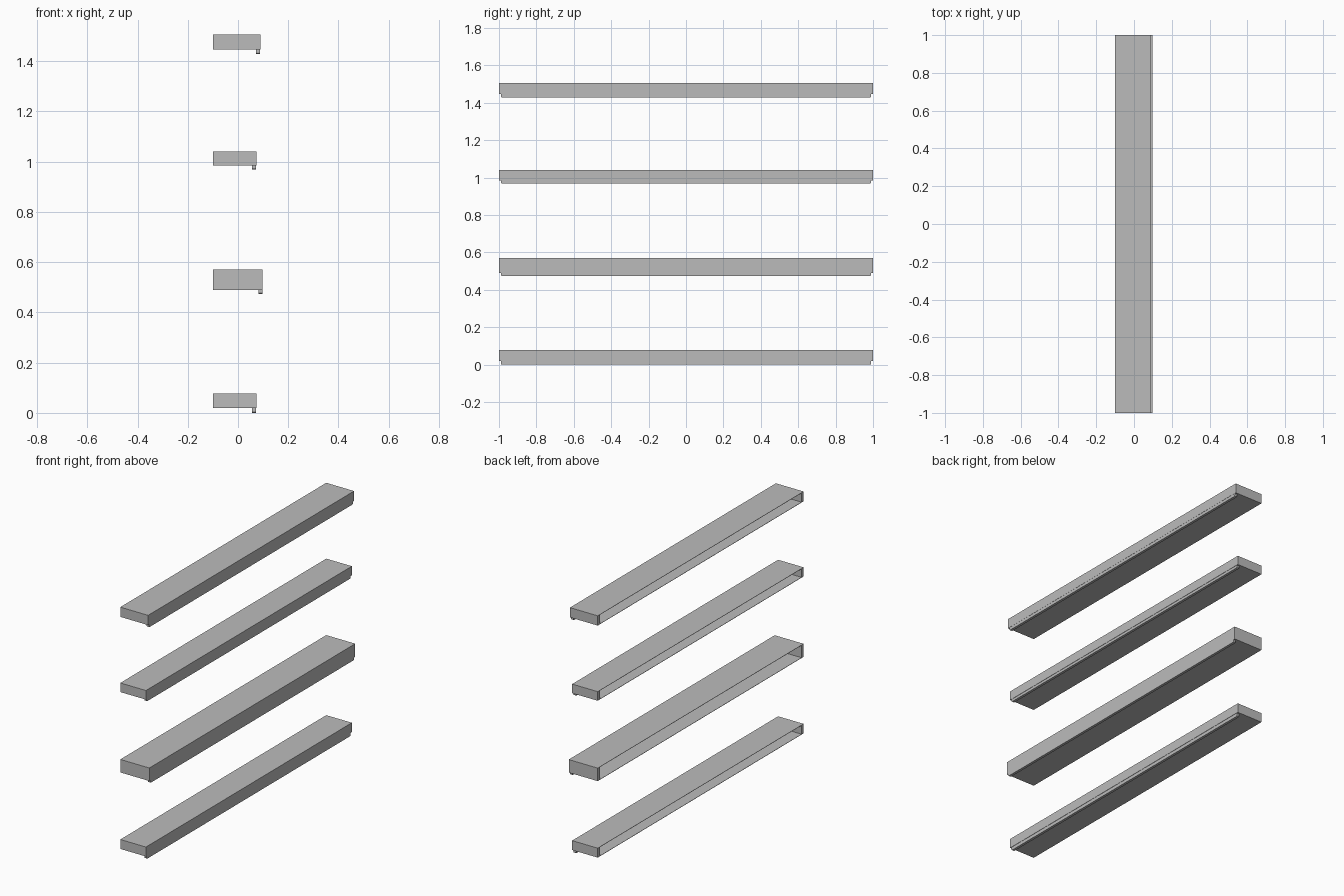
import bpy
import bmesh

cube = bpy.data.objects.get("Cube")
if cube:
    bpy.data.objects.remove(cube, do_unlink=True)

GREY = (0.5, 0.5, 0.5, 1.0)
mat = bpy.data.materials.new("plain grey")
mat.use_nodes = True
mat.diffuse_color = GREY
mat.node_tree.nodes["Principled BSDF"].inputs["Base Color"].default_value = GREY

BACK = -0.1      # open long side of every shelf
SKIN = 0.002     # sheet thickness
END = 0.02       # end wall thickness
HALF = 1.0       # half length


def add_box(bm, x, y, z):
    """Add a box spanning the given (low, high) ranges."""
    verts = bmesh.ops.create_cube(bm, size=1)["verts"]
    for v in verts:
        v.co = [lo + (c + 0.5) * (hi - lo) for c, (lo, hi) in zip(v.co, (x, y, z))]
    return verts


def finish(bm, name):
    mesh = bpy.data.meshes.new(name)
    bm.to_mesh(mesh)
    bm.free()
    mesh.materials.append(mat)
    bpy.context.collection.objects.link(bpy.data.objects.new(name, mesh))


def shelf(name, front, low, high):
    """Hollow shelf sleeve, open along its back."""
    bm = bmesh.new()
    inner = (-HALF + END, HALF - END)
    add_box(bm, (BACK, front), inner, (high - SKIN, high))
    add_box(bm, (BACK, front), inner, (low, low + SKIN))
    add_box(bm, (front - SKIN, front), inner, (low + SKIN, high - SKIN))
    for side in (-1, 1):
        ends = sorted((side * HALF, side * (HALF - END)))
        add_box(bm, (BACK, front), ends, (low, high))
    finish(bm, name)


def lip(name, x, low, high):
    """Rail under the front edge with chamfered lower ends."""
    bm = bmesh.new()
    reach = HALF - 0.01
    verts = add_box(bm, x, (-reach, reach), (low, high))
    corners = [e for e in bm.edges
               if all(v in verts and v.co.z < low + 0.001 for v in e.verts)
               and abs(e.verts[0].co.y - e.verts[1].co.y) < 0.001]
    bmesh.ops.bevel(bm, geom=corners, offset=0.007, segments=2,
                    profile=0.5, affect='EDGES')
    finish(bm, name)


# name, front edge, lip front, lip bottom, shelf bottom, shelf top
SHELVES = (
    ("bottom", 0.074, 0.072, 0.0, 0.02, 0.078),
    ("lower", 0.097, 0.097, 0.474, 0.49, 0.57),
    ("upper", 0.074, 0.072, 0.968, 0.984, 1.04),
    ("top", 0.089, 0.088, 1.428, 1.446, 1.506),
)
for label, front, lip_front, lip_low, low, high in SHELVES:
    shelf(label + "_shelf", front, low, high)
    lip(label + "_shelf_lip", (lip_front - 0.016, lip_front), lip_low, low)
